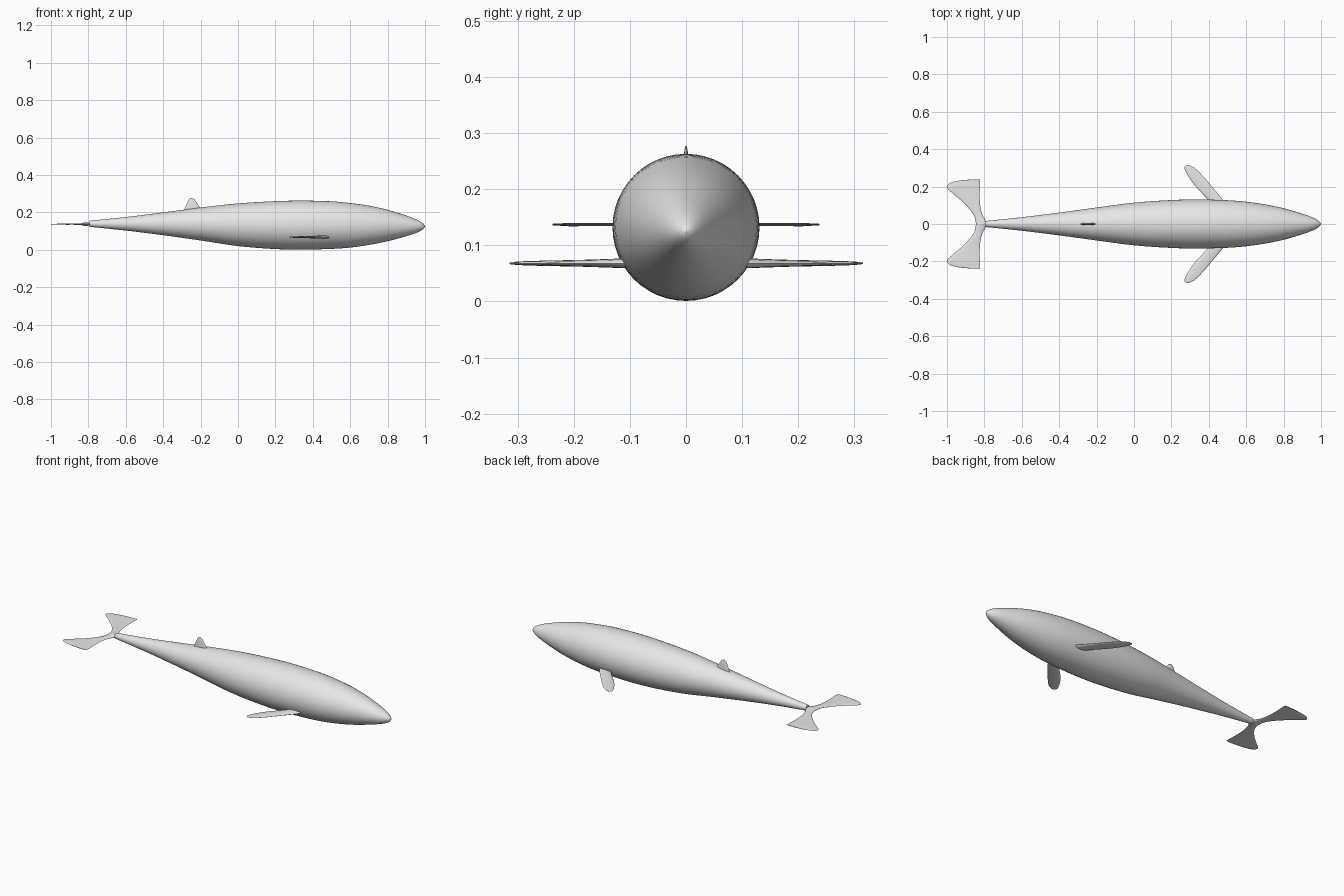
import bpy, bmesh, math
from mathutils import Vector

cube = bpy.data.objects.get("Cube")
if cube:
    bpy.data.objects.remove(cube, do_unlink=True)

grey = bpy.data.materials.new("light grey")
grey.use_nodes = True
grey.diffuse_color = (0.8, 0.8, 0.8, 1)
grey.node_tree.nodes["Principled BSDF"].inputs["Base Color"].default_value = grey.diffuse_color


def smooth_rows(rows, steps):
    """Catmull-Rom interpolation between section rows."""
    rows = [Vector(r) for r in rows]
    out = []
    for i in range(len(rows) - 1):
        a, b, c = rows[max(i - 1, 0)], rows[i], rows[i + 1]
        d = rows[min(i + 2, len(rows) - 1)]
        for s in range(steps):
            t = s / steps
            out.append(0.5 * (2 * b + (c - a) * t + (2 * a - 5 * b + 4 * c - d) * t * t
                              + (3 * b - a - 3 * c + d) * t ** 3))
    return out + [rows[-1]]


def loft(name, rings):
    """Skin a list of closed rings and cap both ends."""
    bm = bmesh.new()
    loops = [[bm.verts.new(p) for p in ring] for ring in rings]
    for a, b in zip(loops, loops[1:]):
        for i in range(len(a)):
            j = (i + 1) % len(a)
            bm.faces.new((a[i], a[j], b[j], b[i]))
    bm.faces.new(loops[0])
    bm.faces.new(loops[-1])
    bmesh.ops.recalc_face_normals(bm, faces=bm.faces)
    mesh = bpy.data.meshes.new(name)
    bm.to_mesh(mesh)
    bm.free()
    mesh.materials.append(grey)
    obj = bpy.data.objects.new(name, mesh)
    bpy.context.collection.objects.link(obj)
    bpy.ops.object.select_all(action="DESELECT")
    obj.select_set(True)
    bpy.context.view_layer.objects.active = obj
    bpy.ops.object.shade_smooth_by_angle(angle=math.radians(50))
    return obj


def circle(n):
    return [(math.cos(math.tau * i / n), math.sin(math.tau * i / n)) for i in range(n)]


def fin(name, rows, place):
    """Rows are span, leading x, trailing x, half thickness, offset."""
    rings = []
    for span, lead, trail, thick, offset in smooth_rows(rows, 3):
        mid, half = (lead + trail) / 2, (lead - trail) / 2
        rings.append([place(mid + half * c, span, offset + thick * s) for c, s in circle(16)])
    return loft(name, rings)


# Body: x, radius, centre height
body_rows = [(-0.795, 0.016, 0.139), (-0.6, 0.036, 0.139), (-0.4, 0.061, 0.139),
             (-0.2, 0.088, 0.138), (0, 0.114, 0.134), (0.2, 0.128, 0.132),
             (0.35, 0.131, 0.132), (0.5, 0.127, 0.132), (0.6, 0.119, 0.131),
             (0.7, 0.105, 0.131), (0.8, 0.084, 0.130), (0.9, 0.055, 0.128),
             (0.96, 0.033, 0.126), (0.99, 0.015, 0.125), (1, 0.001, 0.125)]
loft("body", [[(x, r * c, z + r * s) for c, s in circle(48)]
              for x, r, z in smooth_rows(body_rows, 4)])

# Paired fins: pectoral fins and tail flukes
pectoral = [(0.08, 0.51, 0.43, 0.010, 0.068), (0.13, 0.475, 0.395, 0.008, 0.068),
            (0.19, 0.425, 0.338, 0.006, 0.068), (0.24, 0.383, 0.300, 0.005, 0.068),
            (0.28, 0.346, 0.277, 0.004, 0.068), (0.30, 0.324, 0.270, 0.003, 0.068),
            (0.311, 0.303, 0.274, 0.002, 0.068), (0.315, 0.292, 0.282, 0.001, 0.068)]
fluke = [(0, -0.78, -0.845, 0.009, 0.137), (0.04, -0.806, -0.853, 0.005, 0.137),
         (0.08, -0.819, -0.880, 0.004, 0.137), (0.12, -0.824, -0.918, 0.003, 0.137),
         (0.16, -0.825, -0.965, 0.003, 0.137), (0.19, -0.824, -0.999, 0.003, 0.137),
         (0.21, -0.823, -0.995, 0.003, 0.137), (0.225, -0.823, -0.970, 0.002, 0.137),
         (0.235, -0.823, -0.910, 0.002, 0.137), (0.238, -0.824, -0.860, 0.001, 0.137)]
for side, sign in (("left", 1), ("right", -1)):
    for part, rows in (("pectoral_fin", pectoral), ("tail_fluke", fluke)):
        fin(f"{side}_{part}", rows, lambda x, span, t: (x, sign * span, t))

# Dorsal fin
dorsal = [(0.19, -0.19, -0.298, 0.007, 0), (0.225, -0.203, -0.283, 0.006, 0),
          (0.25, -0.219, -0.272, 0.005, 0), (0.268, -0.231, -0.264, 0.003, 0),
          (0.277, -0.243, -0.254, 0.001, 0)]
fin("dorsal_fin", dorsal, lambda x, span, t: (x, t, span))
